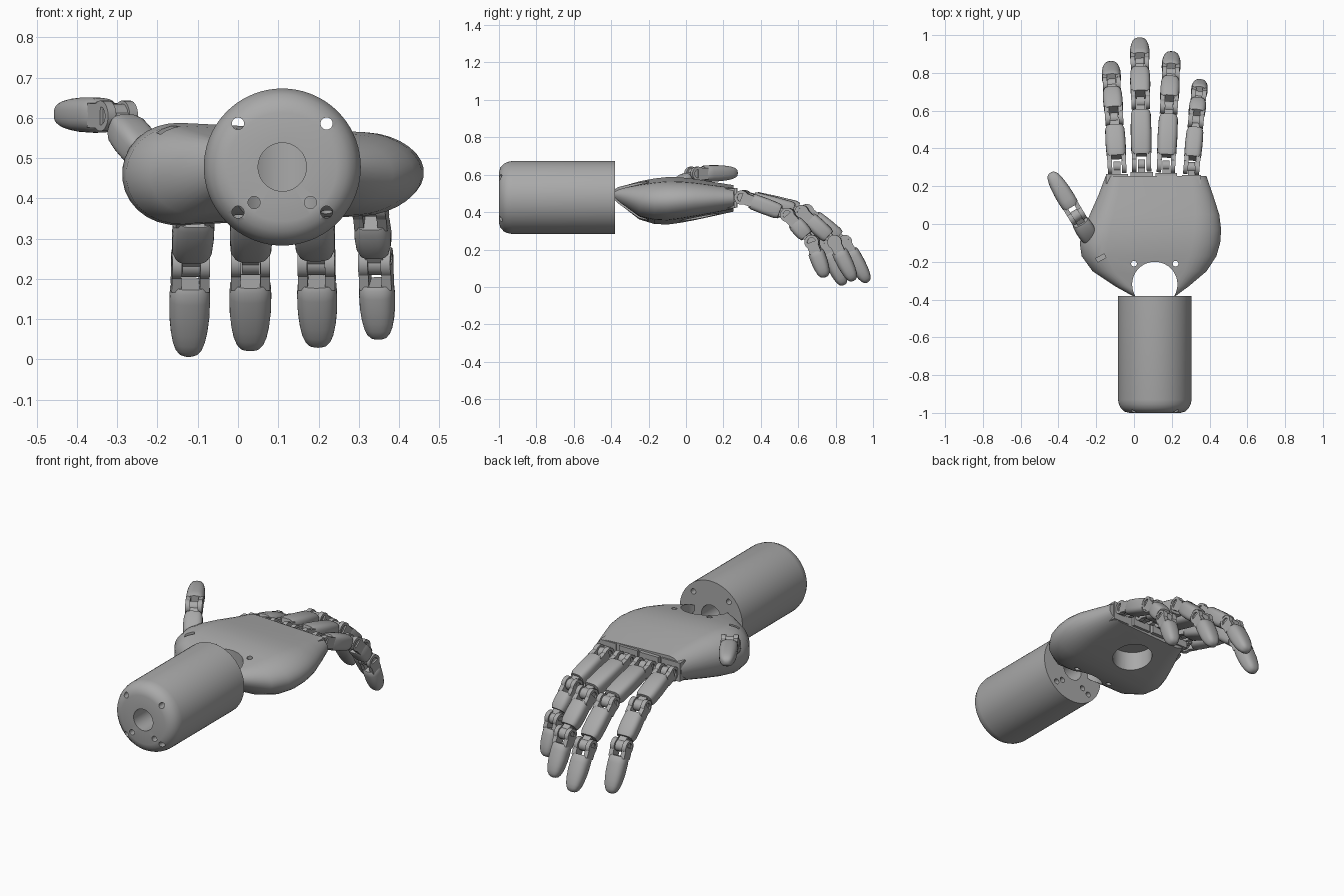
import bpy, bmesh
from math import sin, cos, pi, copysign, radians
from mathutils import Vector, Matrix

if "Cube" in bpy.data.objects:
    bpy.data.objects.remove(bpy.data.objects["Cube"], do_unlink=True)

grey = bpy.data.materials.new("plain_grey")
grey.use_nodes = True
grey.diffuse_color = (0.4, 0.4, 0.4, 1)
grey.node_tree.nodes["Principled BSDF"].inputs["Base Color"].default_value = (0.4, 0.4, 0.4, 1)


# ---- helpers ----
def loft(bm, rings, loop=False):
    rows = [[bm.verts.new(p) for p in ring] for ring in rings]
    n = len(rows[0])
    pairs = list(zip(rows, rows[1:])) + ([(rows[-1], rows[0])] if loop else [])
    for a, b in pairs:
        for i in range(n):
            j = (i + 1) % n
            bm.faces.new((a[i], a[j], b[j], b[i]))
    if not loop:
        bm.faces.new(rows[0][::-1])
        bm.faces.new(rows[-1])


def box(bm, center, size):
    m = Matrix.Translation(center) @ Matrix.Diagonal((*size, 1))
    bmesh.ops.create_cube(bm, size=1, matrix=m)


def circle(radius, n):
    return [(radius * cos(2 * pi * i / n), radius * sin(2 * pi * i / n)) for i in range(n)]


def disc(bm, x, y, half, r):
    """Hinge barrel across x with a recessed bore at both ends."""
    bore = r * 0.6
    profile = [(-half + 0.008, bore), (-half, bore), (-half, r),
               (half, r), (half, bore), (half - 0.008, bore)]
    loft(bm, [[(x + px, y + u, v) for u, v in circle(pr, 28)] for px, pr in profile])


def rounded_section(y, w, t, z=0, power=3.2, n=32):
    def s(c):
        return copysign(abs(c) ** (2 / power), c)
    return [(w / 2 * s(cos(2 * pi * i / n)), y, z + t / 2 * s(sin(2 * pi * i / n))) for i in range(n)]


def finish(name, bm, matrix=None):
    bmesh.ops.recalc_face_normals(bm, faces=bm.faces)
    mesh = bpy.data.meshes.new(name)
    bm.to_mesh(mesh)
    bm.free()
    mesh.materials.append(grey)
    ob = bpy.data.objects.new(name, mesh)
    if matrix:
        ob.matrix_world = matrix
    bpy.context.collection.objects.link(ob)
    return ob


def smooth(ob):
    bpy.ops.object.select_all(action='DESELECT')
    ob.select_set(True)
    bpy.context.view_layer.objects.active = ob
    bpy.ops.object.shade_smooth_by_angle(angle=radians(35))


def cut(ob, cutter):
    """Subtract a cutter from a part, then discard the cutter."""
    cutter.hide_render = True
    bpy.context.view_layer.objects.active = ob
    mod = ob.modifiers.new("cut", 'BOOLEAN')
    mod.operation, mod.solver, mod.object = 'DIFFERENCE', 'EXACT', cutter
    bpy.ops.object.modifier_apply(modifier=mod.name)
    bpy.data.objects.remove(cutter, do_unlink=True)


def rod(center, r, depth, along_y=False):
    bm = bmesh.new()
    rot = Matrix.Rotation(pi / 2, 4, 'X') if along_y else Matrix()
    bmesh.ops.create_cone(bm, cap_ends=True, segments=40, radius1=r, radius2=r,
                          depth=depth, matrix=Matrix.Translation(center) @ rot)
    return finish("cutter", bm)


# ---- forearm: hollow turned cylinder with bolt holes ----
AX, AZ = 0.11, 0.478
bm = bmesh.new()
profile = [(0.06, -1), (0.135, -1), (0.16, -0.993), (0.18, -0.975), (0.19, -0.955),
           (0.195, -0.93), (0.195, -0.38), (0.06, -0.38)]
loft(bm, [[(AX + u, y, AZ + v) for u, v in circle(r, 72)] for r, y in profile], loop=True)
forearm = finish("forearm", bm)
for dx, dz in ((0.11, 0.108), (0.11, -0.112), (0.07, -0.088)):
    for side in (-1, 1):
        cut(forearm, rod((AX + side * dx, -0.7, AZ + dz), 0.015, 1, True))
smooth(forearm)

# ---- palm: lofted sections (y, left x, right x, underside z, back z) ----
sections = [(-0.385, 0.0, 0.215, 0.46, 0.53), (-0.33, -0.10, 0.29, 0.42, 0.545),
            (-0.25, -0.22, 0.385, 0.355, 0.57), (-0.17, -0.278, 0.437, 0.33, 0.587),
            (-0.10, -0.288, 0.457, 0.326, 0.595), (-0.03, -0.268, 0.462, 0.336, 0.593),
            (0.05, -0.235, 0.452, 0.352, 0.583), (0.15, -0.19, 0.42, 0.375, 0.565),
            (0.255, -0.15, 0.383, 0.40, 0.547)]
bm = bmesh.new()
rings = []
for y, x0, x1, z0, z1 in sections:
    mid, half = (z0 + z1) / 2, (z1 - z0) / 2
    e = min(half * 1.1, (x1 - x0) / 2.2)
    ring = []
    for k in range(32):
        right = k < 16
        a = -pi / 2 + pi * (k % 16) / 15 + (0 if right else pi)
        x = (x1 - e if right else x0 + e) + e * cos(a)
        slim = 1 - 0.28 * (x - x0) / (x1 - x0)
        ring.append((x, y, mid + half * slim * sin(a)))
    rings.append(ring)
loft(bm, rings)
palm = finish("palm", bm)
cut(palm, rod((AX, -0.32, 0.48), 0.12, 0.6))
cut(palm, rod((0.07, 0.07, 0.34), 0.105, 0.24))
for x in (0.0, 0.22):
    cut(palm, rod((x, -0.21, 0.48), 0.015, 0.6))
bm = bmesh.new()
box(bm, (0, 0, 0), (0.05, 0.022, 0.08))
cut(palm, finish("cutter", bm, Matrix.Translation((-0.175, -0.18, 0.575)) @ Matrix.Rotation(0.5, 4, 'Z')))
smooth(palm)


# ---- finger segments ----
def segment(name, a, b, w, t, tip=False, fork=True):
    a, b = Vector(a), Vector(b)
    length = (b - a).length
    fwd = (b - a).normalized()
    side = fwd.cross(Vector((0, 0, 1))).normalized()
    up = side.cross(fwd)
    frame = Matrix((side, fwd, up)).transposed().to_4x4()
    frame.translation = a
    bm = bmesh.new()
    start, r = 0.052, 0.038
    if fork:
        px, th = w / 2 - 0.016, 0.024
        for s in (-1, 1):
            disc(bm, s * px, 0, th / 2, r)
            box(bm, (s * px, start / 2 + 0.005, 0), (th, start + 0.01, r * 1.6))
    else:
        start = 0
    if tip:
        # tapered pad with a domed end
        span = length - start
        shape = [(0, 0.85), (0.06, 0.97), (0.2, 1), (0.45, 0.98), (0.65, 0.9), (0.8, 0.79),
                 (0.9, 0.65), (0.96, 0.48), (0.99, 0.28), (1, 0.1)]
        loft(bm, [rounded_section(start + f * span, w * s, t * s, power=2.6) for f, s in shape])
    else:
        end = length - 0.045
        shape = [(start, 0.86), (start + 0.015, 0.97), ((start + end) / 2, 1),
                 (end - 0.02, 0.96), (end, 0.82)]
        loft(bm, [rounded_section(y, w * s, t * s) for y, s in shape])
        # tongue that sits in the next fork
        disc(bm, 0, length, 0.022, 0.03)
        box(bm, (0, length - 0.03, 0), (0.044, 0.05, 0.045))
    smooth(finish(name, bm, frame))


fingers = {
    "index": (0.107, [(-0.09, 0.305, 0.478), (-0.105, 0.56, 0.39), (-0.118, 0.74, 0.235), (-0.123, 0.845, 0.01)]),
    "middle": (0.11, [(0.04, 0.315, 0.48), (0.035, 0.645, 0.405), (0.031, 0.85, 0.24), (0.03, 0.972, 0.025)]),
    "ring": (0.105, [(0.17, 0.31, 0.48), (0.185, 0.62, 0.4), (0.195, 0.795, 0.24), (0.199, 0.897, 0.033)]),
    "little": (0.093, [(0.305, 0.3, 0.478), (0.328, 0.545, 0.385), (0.342, 0.675, 0.24), (0.35, 0.745, 0.052)]),
}
for name, (w, pts) in fingers.items():
    # knuckle block and tongue on the palm
    x, y, z = pts[0]
    bm = bmesh.new()
    box(bm, (0, -0.065, -0.004), (w * 1.08, 0.05, 0.105))
    box(bm, (0, -0.025, 0), (0.036, 0.05, 0.04))
    disc(bm, 0, 0, 0.018, 0.027)
    smooth(finish(name + "_knuckle", bm, Matrix.Translation((x, y, z))))
    for i, part in enumerate(("proximal", "middle", "tip")):
        segment(f"{name}_{part}", pts[i], pts[i + 1], w * (1, 0.97, 0.95)[i], 0.088, tip=i == 2)

# ---- thumb ----
joint = (-0.305, 0.045, 0.605)
segment("thumb_base", (-0.235, -0.07, 0.515), joint, 0.1, 0.085, fork=False)
segment("thumb_tip", joint, (-0.442, 0.272, 0.61), 0.095, 0.088, tip=True)
